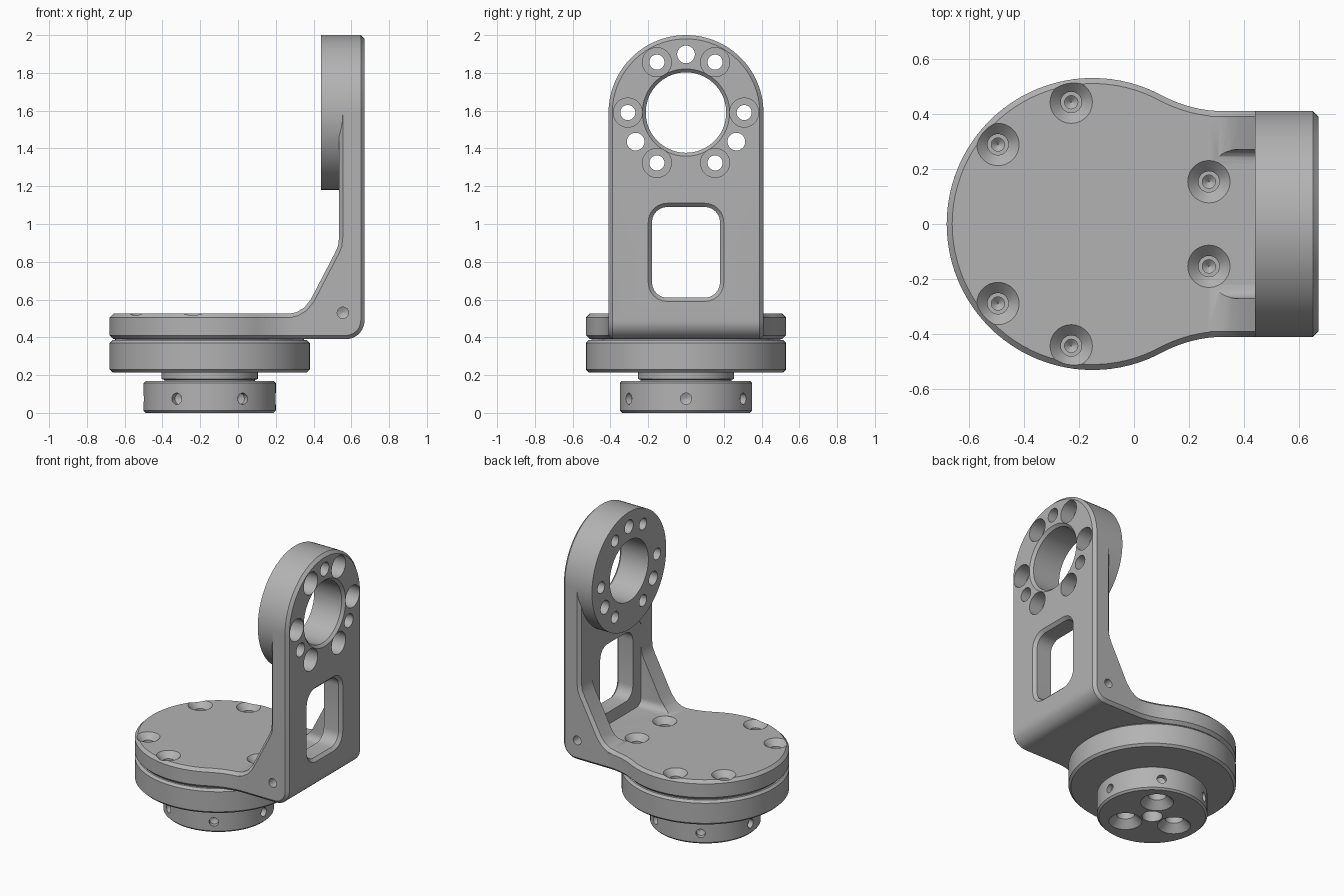
import bpy, bmesh
from math import sin, cos, pi, radians
from mathutils import Vector

cube = bpy.data.objects.get("Cube")
if cube:
    bpy.data.objects.remove(cube, do_unlink=True)

metal = bpy.data.materials.new("grey metal")
metal.use_nodes = True
GREY = (0.45, 0.45, 0.45, 1)
metal.diffuse_color = GREY
for node in metal.node_tree.nodes:
    if node.type == 'BSDF_PRINCIPLED':
        node.inputs["Base Color"].default_value = GREY

X, Y, Z = Vector((1, 0, 0)), Vector((0, 1, 0)), Vector((0, 0, 1))
AXIS_X = -0.15      # centre line of the turntable
RING_Z = 1.59       # height of the bearing ring
HALF = 0.41         # half width of the arm
CHAMFER = 0.02


def loft(bm, rings):
    """Closed solid through rings that have the same number of points."""
    rows = [[bm.verts.new(p) for p in ring] for ring in rings]
    n = len(rows[0])
    for a, b in zip(rows, rows[1:]):
        for i in range(n):
            j = (i + 1) % n
            bm.faces.new((a[i], a[j], b[j], b[i]))
    bm.faces.new(rows[0][::-1])
    bm.faces.new(rows[-1])


def turn(bm, profile, at=(0, 0, 0), axis=Z, seg=28):
    """Solid of revolution from (radius, distance along axis) pairs."""
    rot = Z.rotation_difference(axis)
    rings = []
    for r, d in profile:
        ring = [Vector((r * cos(2 * pi * i / seg), r * sin(2 * pi * i / seg), d)) for i in range(seg)]
        rings.append([rot @ p + Vector(at) for p in ring])
    loft(bm, rings)


def rounded_rect(x, w, h, r, z, steps=6):
    """Rounded rectangle in the YZ plane."""
    pts = []
    for k, (sy, sz) in enumerate(((1, 1), (-1, 1), (-1, -1), (1, -1))):
        for i in range(steps + 1):
            a = (k + i / steps) * pi / 2
            pts.append(Vector((x, sy * (w - r) + r * cos(a), z + sz * (h - r) + r * sin(a))))
    return pts


def finish(bm, name):
    bmesh.ops.recalc_face_normals(bm, faces=bm.faces)
    mesh = bpy.data.meshes.new(name)
    bm.to_mesh(mesh)
    bm.free()
    mesh.materials.append(metal)
    obj = bpy.data.objects.new(name, mesh)
    bpy.context.collection.objects.link(obj)
    return obj


def chamfer(bm, rule):
    bmesh.ops.recalc_face_normals(bm, faces=bm.faces)
    edges = [e for e in bm.edges if rule(e.verts[0].co, e.verts[1].co)]
    bmesh.ops.bevel(bm, geom=edges, offset=CHAMFER, segments=1, affect='EDGES')


def cut(obj, *cutters):
    bpy.context.view_layer.objects.active = obj
    for c in cutters:
        c.hide_render = True
        mod = obj.modifiers.new("cut", 'BOOLEAN')
        mod.operation, mod.solver, mod.object = 'DIFFERENCE', 'EXACT', c
        bpy.ops.object.modifier_apply(modifier=mod.name)


def around(radius, degrees):
    return [(radius * cos(radians(a)), radius * sin(radians(a))) for a in degrees]


# Base plate: disc that narrows into the arm
bm = bmesh.new()
side = [(0.52, HALF)]
for i in range(9):
    t = 1 - i / 8
    side.append((0.1 + 0.22 * t, HALF + 0.057 * (1 - t) ** 2))
outline = side + [(AXIS_X + x, y) for x, y in around(0.53, [64 + 4 * i for i in range(59)])]
outline += [(x, -y) for x, y in reversed(side)]
loft(bm, [[Vector((x, y, z)) for x, y in outline] for z in (0.39, 0.525)])
chamfer(bm, lambda a, b: abs(a.z - b.z) < 0.001 and min(a.x, b.x) < 0.519)
base_plate = finish(bm, "base_plate")

# Arm: gusset profile pushed through the width
bm = bmesh.new()
profile = [(0.27, 0.39)]
profile += [(0.57 + x, 0.49 + y) for x, y in around(0.1, range(-90, 1, 10))]
profile += [(0.67, RING_Z), (0.535, RING_Z), (0.535, 0.93), (0.53, 0.885), (0.515, 0.85),
            (0.385, 0.6), (0.35, 0.557), (0.31, 0.533), (0.27, 0.525)]
loft(bm, [[Vector((x, y, z)) for x, z in profile] for y in (-HALF, HALF)])
chamfer(bm, lambda a, b: abs(a.y - b.y) < 0.001 and min(a.z, b.z) < RING_Z - 0.01
        and max(a.x, b.x) > 0.28)
arm = finish(bm, "arm")

# Bearing ring at the top of the arm
bm = bmesh.new()
turn(bm, [(HALF, 0.44), (HALF, 0.65), (HALF - CHAMFER, 0.67)], (0, 0, RING_Z), X, 96)
bearing_ring = finish(bm, "bearing_ring")

# Turntable flange, neck and hub
bm = bmesh.new()
turn(bm, [(0.515, 0.215), (0.53, 0.23), (0.53, 0.37), (0.515, 0.385), (0.5, 0.385), (0.5, 0.392)],
     (AXIS_X, 0, 0), Z, 96)
flange = finish(bm, "flange")
bm = bmesh.new()
turn(bm, [(0.24, 0.16), (0.24, 0.175), (0.255, 0.18), (0.255, 0.22)], (AXIS_X, 0, 0), Z, 72)
neck = finish(bm, "neck")
bm = bmesh.new()
turn(bm, [(0.338, 0), (0.35, 0.012), (0.35, 0.158), (0.338, 0.17)], (AXIS_X, 0, 0), Z, 84)
hub = finish(bm, "hub")

# Cutter: pocket between the gussets
bm = bmesh.new()
loft(bm, [rounded_rect(x, 0.27, 0.3, 0.05, 0.825) for x in (0.2, 0.537)])
pocket = finish(bm, "pocket_cutter")

# Cutter: window with a chamfered outer rim
bm = bmesh.new()
loft(bm, [rounded_rect(x, 0.18 + g, 0.24 + g, 0.08 + g, 0.85)
          for x, g in ((0.5, 0), (0.65, 0), (0.7, 0.05))])
window = finish(bm, "window_cutter")

# Cutter: bearing bore
bm = bmesh.new()
turn(bm, [(0.213, 0.4), (0.213, 0.652), (0.261, 0.7)], (0, 0, RING_Z), X, 72)
bore = finish(bm, "bore_cutter")

# Cutter: counterbored and plain holes around the bore
bm = bmesh.new()
for y, z in around(0.308, range(0, 360, 60)):
    turn(bm, [(0.04, 0.4), (0.04, 0.57), (0.077, 0.57), (0.077, 0.7)], (0, y, RING_Z + z), X)
for y, z in around(0.308, (90, 210, 330)):
    turn(bm, [(0.047, 0.4), (0.047, 0.7)], (0, y, RING_Z + z), X)
ring_holes = finish(bm, "ring_hole_cutter")

# Cutter: cross pin holes at the elbow
bm = bmesh.new()
for s in (-1, 1):
    turn(bm, [(0.002, 0.32), (0.03, 0.335), (0.03, 0.45)], (0.555, 0, 0.53), Y * s)
pins = finish(bm, "pin_cutter")

# Cutters: countersunk plate screws and their threads in the flange
bm, bm2 = bmesh.new(), bmesh.new()
for x, y in around(0.449, (20, 100, 140, 220, 260, 340)):
    at = (AXIS_X + x, y, 0)
    turn(bm, [(0.038, 0.3), (0.038, 0.485), (0.077, 0.525), (0.077, 0.6)], at)
    turn(bm2, [(0.002, 0.28), (0.024, 0.3), (0.024, 0.45)], at)
screws = finish(bm, "screw_cutter")
threads = finish(bm2, "thread_cutter")

# Cutter: holes in the rim and the underside of the hub
bm = bmesh.new()
for x, y in around(1, range(0, 360, 60)):
    turn(bm, [(0.002, 0.3), (0.03, 0.315), (0.03, 0.4)], (AXIS_X, 0, 0.075), Vector((x, y, 0)))
for x, y in around(0.18, (60, 180, 300)):
    turn(bm, [(0.105, -0.05), (0.105, 0), (0.058, 0.05), (0.058, 0.13)], (AXIS_X + x, y, 0))
turn(bm, [(0.065, -0.05), (0.065, 0.1)], (AXIS_X, 0, 0))
hub_holes = finish(bm, "hub_hole_cutter")

cut(arm, pocket, window, bore, ring_holes, pins, screws)
cut(bearing_ring, bore, ring_holes)
cut(base_plate, screws)
cut(flange, threads)
cut(hub, hub_holes)
for c in (pocket, window, bore, ring_holes, pins, screws, threads, hub_holes):
    bpy.data.objects.remove(c, do_unlink=True)

# Smooth round walls, crisp edges
bpy.ops.object.select_all(action='DESELECT')
for obj in (base_plate, arm, bearing_ring, flange, neck, hub):
    obj.select_set(True)
    bpy.context.view_layer.objects.active = obj
bpy.ops.object.shade_smooth_by_angle(angle=radians(30))
